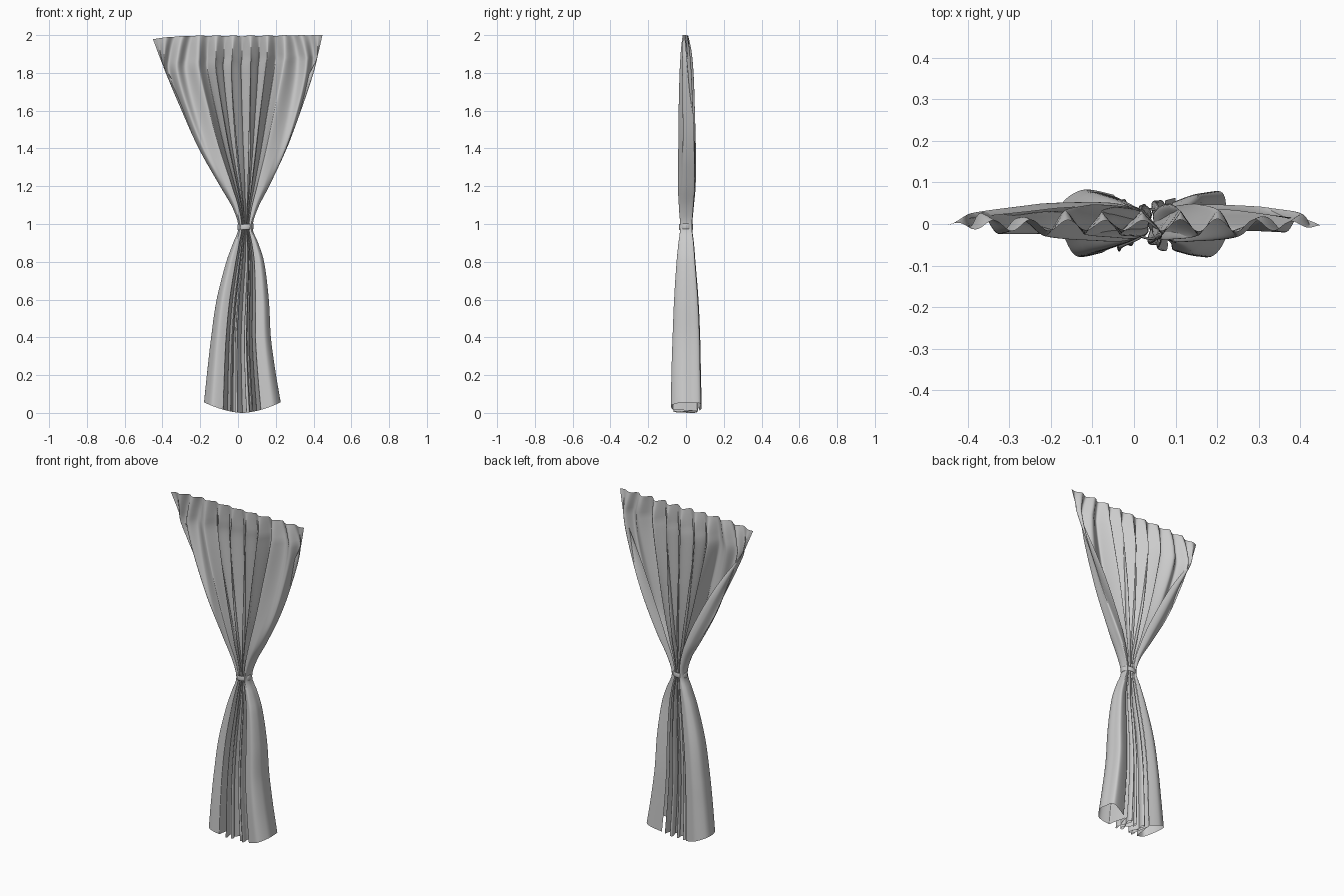
import bpy, bmesh, math

if "Cube" in bpy.data.objects:
    bpy.data.objects.remove(bpy.data.objects["Cube"])

# ---- colours
def material(name, rgb):
    m = bpy.data.materials.new(name)
    m.diffuse_color = (*rgb, 1)
    m.use_nodes = True
    m.node_tree.nodes["Principled BSDF"].inputs["Base Color"].default_value = m.diffuse_color
    return m

cloth_grey = material("cloth grey", (0.6, 0.6, 0.6))

# ---- silhouette rows: height, left x, right x, front y, back y
ROWS = [(0.00, -0.18, 0.226, -0.080, 0.083), (0.20, -0.162, 0.197, -0.077, 0.079),
        (0.40, -0.142, 0.174, -0.071, 0.075), (0.60, -0.113, 0.163, -0.063, 0.066),
        (0.80, -0.062, 0.138, -0.050, 0.050), (0.90, -0.026, 0.107, -0.040, 0.042),
        (0.98, 0.002, 0.077, -0.031, 0.033), (1.08, -0.026, 0.104, -0.037, 0.040),
        (1.20, -0.095, 0.165, -0.043, 0.051), (1.40, -0.208, 0.258, -0.041, 0.052),
        (1.60, -0.298, 0.333, -0.039, 0.047), (1.80, -0.378, 0.400, -0.034, 0.040),
        (1.92, -0.422, 0.429, -0.027, 0.029), (2.00, -0.450, 0.447, -0.018, 0.012)]

# ---- gathered cross-section: the two ends wrap round to the back
LEFT_END = [(-.35, .85), (-.7, 1), (-.95, .65), (-1, .1), (-.92, -.5), (-.78, -.95), (-.5, -.85)]
RIGHT_END = [(.5, -.85), (.82, -.95), (1, -.35), (1, .3), (.92, .95), (.5, .7)]
U0, U1, FOLDS = 0.275, 0.775, 10

def hermite(p, q, a, b, t):
    return ((2*t**3 - 3*t*t + 1) * p + (t**3 - 2*t*t + t) * a
            + (3*t*t - 2*t**3) * q + (t**3 - t*t) * b)

def sample(z):
    """Smooth silhouette at height z."""
    i = max(k for k in range(len(ROWS) - 1) if ROWS[k][0] <= z)
    def slope(k, c):
        a, b = ROWS[max(k - 1, 0)], ROWS[min(k + 1, len(ROWS) - 1)]
        return (b[c] - a[c]) / (b[0] - a[0])
    p, q = ROWS[i], ROWS[i + 1]
    h = q[0] - p[0]
    return [hermite(p[c], q[c], slope(i, c) * h, slope(i + 1, c) * h, (z - p[0]) / h)
            for c in range(1, 5)]

def spline(pts, u):
    n = len(pts) - 1
    i = min(int(u * n), n - 1)
    g = lambda k: pts[min(max(k, 0), n)]
    return [hermite(g(i)[c], g(i+1)[c], (g(i+1)[c] - g(i-1)[c]) / 2,
                    (g(i+2)[c] - g(i)[c]) / 2, u * n - i) for c in (0, 1)]

def section(u, z):
    """Point on the gathered cross-section: wrapped ends, pleated middle."""
    if u < U0:
        return spline(LEFT_END, u / U0)
    if u > U1:
        return spline(RIGHT_END, (u - U1) / (1 - U1))
    t = (u - U0) / (U1 - U0)
    ph = 2 * math.pi * FOLDS * u
    bump = math.sin(math.pi * t)
    amp = 0.8 - 0.12 * bump + 0.1 * math.sin(9 * t + 1.5 * z) * bump
    x = -0.5 + t + (0.07 * math.sin(2 * ph) + 0.06 * math.sin(13 * t)) * bump
    return x, amp * math.sin(ph) - 0.05 * (1 - bump)

def finish(bm, name, mat):
    me = bpy.data.meshes.new(name)
    bm.to_mesh(me)
    bm.free()
    ob = bpy.data.objects.new(name, me)
    bpy.context.collection.objects.link(ob)
    me.materials.append(mat)
    for p in me.polygons:
        p.use_smooth = True
    return ob

# ---- curtain: one sheet, lightly pleated on top and gathered below
NU, NZ = 400, 100

def row(z):
    left, right, front, back = sample(z)
    w = min(1.0, (2 - z) / 0.95)
    w = w ** 0.85
    pts = []
    for i in range(NU + 1):
        u = i / NU
        s = 2 * u - 1
        cx, cy = section(u, z)
        wave = math.sin(2 * math.pi * FOLDS * u) * math.sqrt(max(0, 1 - s * s))
        wave *= 0.8 + 0.2 * math.sin(8 * u + 1)
        pts.append((s * (1 - w) + cx * w, wave * (1 - w) * 0.7 + cy * w))
    xs, ys = [p[0] for p in pts], [p[1] for p in pts]
    x0, x1, y0, y1 = min(xs), max(xs), min(ys), max(ys)
    hem = max(0.0, 1 - z / 0.4)
    top = max(0.0, (z - 1.6) / 0.4)
    out = []
    for px, py in pts:
        tx, ty = (px - x0) / (x1 - x0), (py - y0) / (y1 - y0)
        s = 2 * tx - 1
        # hem rises towards the sides, heading is lightly scalloped
        dz = hem * 0.056 * abs(s) ** 1.7
        dz -= top * (0.008 * ty * (1 - abs(s)) + 0.022 * max(0, -s) ** 4)
        out.append((left + (right - left) * tx, front + (back - front) * ty, z + dz))
    return out

bm = bmesh.new()
grid = [[bm.verts.new(p) for p in row(2 * j / NZ)] for j in range(NZ + 1)]
for j in range(NZ):
    for i in range(NU):
        bm.faces.new((grid[j][i], grid[j][i+1], grid[j+1][i+1], grid[j+1][i]))
finish(bm, "curtain", cloth_grey)

# ---- tie band: rounded elliptical ring, slightly tilted
bm = bmesh.new()
N, M = 64, 12
rings = []
for i in range(N):
    a = 2 * math.pi * i / N
    ring = []
    for k in range(M):
        b = 2 * math.pi * k / M
        out = 0.003 * math.cos(b)
        up = 0.015 * math.copysign(abs(math.sin(b)) ** 0.6, math.sin(b))
        x = (0.040 + out) * math.cos(a)
        ring.append(bm.verts.new((0.0395 + x, (0.035 + out) * math.sin(a),
                                  0.985 + up + 0.08 * x)))
    rings.append(ring)
for i in range(N):
    r, q = rings[i], rings[(i + 1) % N]
    for k in range(M):
        bm.faces.new((r[k], q[k], q[(k+1) % M], r[(k+1) % M]))
finish(bm, "tie_band", cloth_grey)
